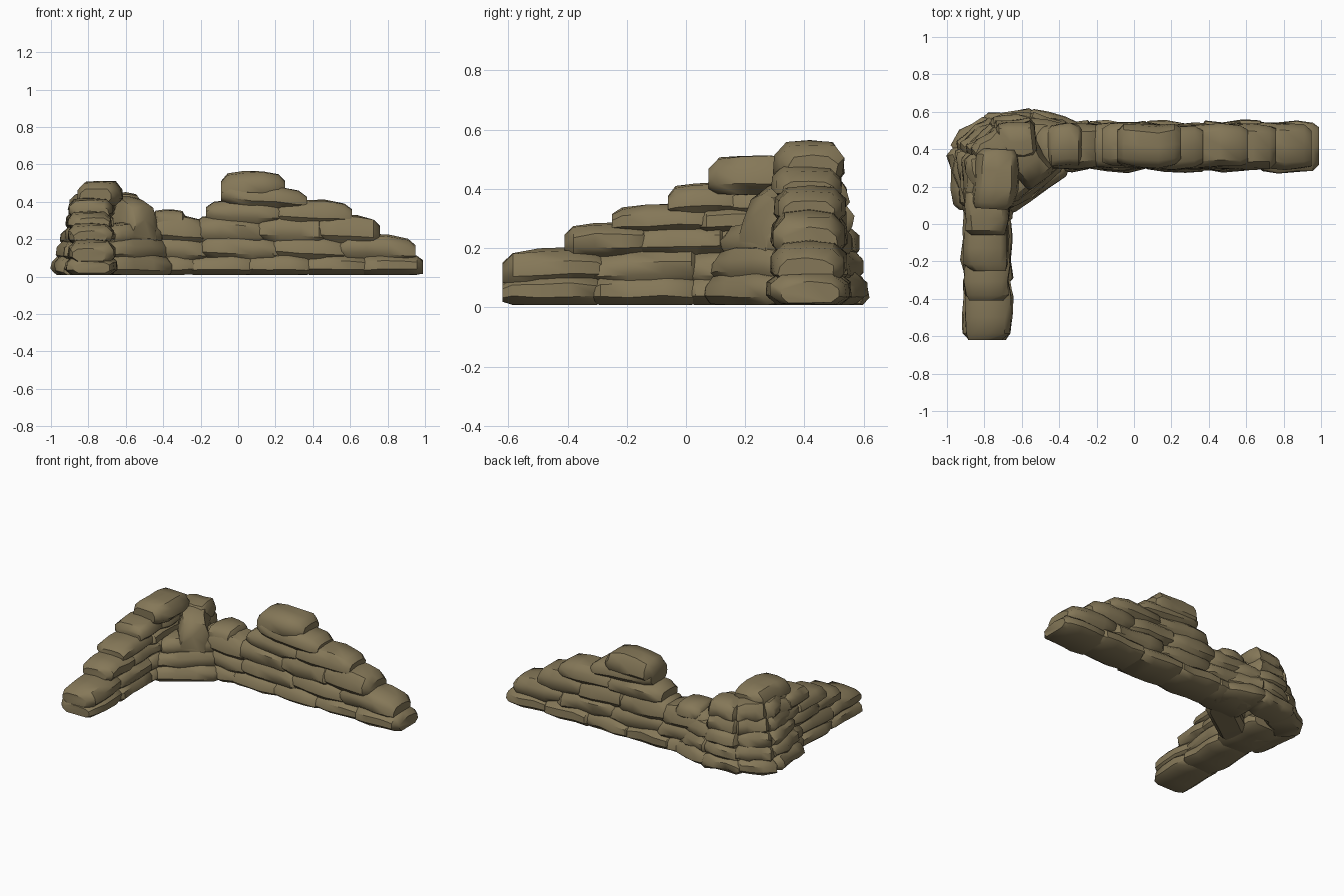
import bpy, bmesh, math, random
from mathutils import Vector

if "Cube" in bpy.data.objects:
    bpy.data.objects.remove(bpy.data.objects["Cube"])

random.seed(4)
mat = bpy.data.materials.new("khaki canvas")
mat.diffuse_color = (0.235, 0.187, 0.098, 1)
mat.use_nodes = True
mat.node_tree.nodes["Principled BSDF"].inputs["Base Color"].default_value = mat.diffuse_color

# cross-section of a sagging sandbag (across, up), in -1..1
SECTION = [(-0.72, -1), (0.72, -1), (1, -0.45), (0.97, 0.3), (0.68, 0.9),
           (0, 1), (-0.68, 0.9), (-0.97, 0.3), (-1, -0.45)]
# stations along the bag: position, width scale, height scale
RINGS = [(-1, 0.74, 0.55), (-0.8, 0.95, 0.88), (-0.3, 1, 1),
         (0.3, 1, 1), (0.8, 0.95, 0.88), (1, 0.74, 0.55)]


def bag(name, a, b, width, z0, z1, tilt=0.0, wob=0.01):
    """Sandbag from plan point a to plan point b, between heights z0 and z1."""
    a, b = Vector((a[0], a[1], 0)), Vector((b[0], b[1], 0))
    mid, half = (a + b) / 2, (b - a) / 2
    side = Vector((-half.y, half.x, 0)).normalized()
    zc, hz = (z0 + z1) / 2, (z1 - z0) / 2
    bm = bmesh.new()
    rings = []
    for t, sw, sh in RINGS:
        off = random.uniform(-wob, wob)
        ring = []
        for u, v in SECTION:
            p = mid + half * t + side * (u * sw * width / 2 + off)
            lift = v * hz * sh - (hz * (1 - sh) * 0.5)
            p.z = max(0.008, zc + lift + tilt * t + random.uniform(-wob, wob) * 0.4)
            p += side * random.uniform(-wob, wob) * 0.5
            ring.append(bm.verts.new(p))
        rings.append(ring)
    n = len(SECTION)
    for r, s in zip(rings, rings[1:]):
        for i in range(n):
            bm.faces.new((r[i], r[(i + 1) % n], s[(i + 1) % n], s[i]))
    bm.faces.new(rings[0][::-1])
    bm.faces.new(rings[-1])
    bmesh.ops.recalc_face_normals(bm, faces=bm.faces[:])
    me = bpy.data.meshes.new(name)
    bm.to_mesh(me)
    bm.free()
    me.materials.append(mat)
    ob = bpy.data.objects.new(name, me)
    bpy.context.collection.objects.link(ob)
    bpy.ops.object.select_all(action='DESELECT')
    ob.select_set(True)
    bpy.context.view_layer.objects.active = ob
    bpy.ops.object.shade_smooth_by_angle(angle=math.radians(42))
    return ob


def course(name, a, b, count, width, z0, z1, tilt=0.0):
    """A straight row of overlapping bags."""
    a, b = Vector(a), Vector(b)
    d = (b - a) / count
    lap = d.normalized() * 0.03
    for i in range(count):
        p, q = a + d * i, a + d * (i + 1)
        bag(f"{name}_{i + 1}", p - (lap if i else lap * 0),
            q + (lap if i < count - 1 else lap * 0), width, z0, z1, tilt)


# long wall along x: (x start, x end, count, width, z0, z1, tilt)
LONG = [(-0.55, 0.99, 5, 0.27, 0.005, 0.125, 0.0),
        (-0.55, 0.95, 4, 0.25, 0.085, 0.225, -0.012),
        (-0.52, 0.76, 4, 0.245, 0.175, 0.33, -0.01),
        (-0.17, 0.61, 2, 0.235, 0.28, 0.41, -0.006),
        (-0.09, 0.37, 1, 0.235, 0.37, 0.49, -0.02)]
for k, (x0, x1, n, w, z0, z1, tl) in enumerate(LONG):
    course(f"long_wall_bag_{k + 1}", (x0, 0.415), (x1, 0.415), n, w, z0, z1, tl)
bag("long_wall_top_bag", (-0.09, 0.42), (0.25, 0.42), 0.23, 0.41, 0.565)
bag("long_wall_step_bag", (-0.46, 0.42), (-0.28, 0.42), 0.23, 0.25, 0.36)

# short wall along y
SHORT = [(-0.62, 0.35, 3, 0.27, 0.005, 0.12, 0.0),
         (-0.62, 0.35, 3, 0.25, 0.075, 0.20, 0.006),
         (-0.41, 0.38, 3, 0.24, 0.17, 0.288, 0.003),
         (-0.25, 0.38, 2, 0.24, 0.25, 0.35, 0.004),
         (-0.06, 0.38, 2, 0.235, 0.31, 0.42, 0.004)]
for k, (y0, y1, n, w, z0, z1, tl) in enumerate(SHORT):
    course(f"short_wall_bag_{k + 1}", (-0.785, y0), (-0.785, y1), n, w, z0, z1, tl)
bag("short_wall_top_bag", (-0.75, 0.08), (-0.73, 0.40), 0.23, 0.38, 0.515)

# rounded outer corner: rings of bags stepping inwards as they rise
for k in range(5):
    s = 1 - 0.075 * k
    c = Vector((-0.56, 0.27))
    pts = [Vector(p) for p in ((-0.86, 0.12), (-0.90, 0.38), (-0.76, 0.50),
                               (-0.56, 0.52), (-0.33, 0.45))]
    if k > 2:
        pts = pts[:4]
    pts = [c + (p - c) * s for p in pts]
    for i, (p, q) in enumerate(zip(pts, pts[1:])):
        lap = (q - p).normalized() * 0.035
        bag(f"corner_bag_{k + 1}_{i + 1}", p - lap, q + lap, 0.20,
            0.005 + 0.078 * k, 0.115 + 0.083 * k, random.uniform(-0.012, 0.012), 0.014)

# inner corner fill: diagonal bags, then a tall propped bag
for k in range(3):
    bag(f"inner_corner_bag_{k + 1}", (-0.72 + 0.01 * k, 0.11 + 0.03 * k),
        (-0.38 - 0.03 * k, 0.35 + 0.02 * k), 0.18, 0.005 + 0.08 * k, 0.12 + 0.085 * k)
bag("propped_corner_bag", (-0.68, 0.49), (-0.49, 0.23), 0.20, 0.14, 0.43, -0.03)
